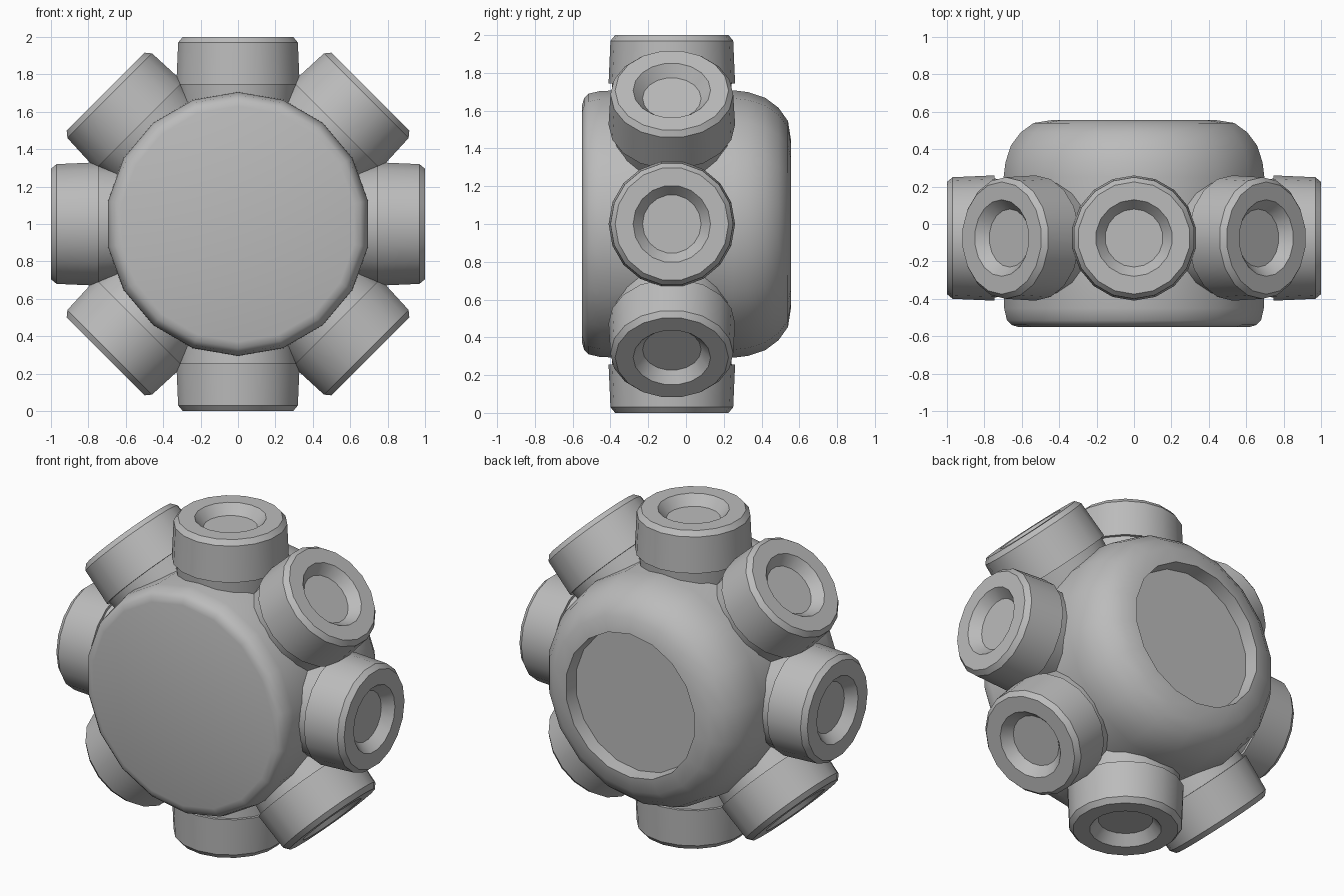
import bpy, bmesh, math
from mathutils import Matrix, Vector

if "Cube" in bpy.data.objects:
    bpy.data.objects.remove(bpy.data.objects["Cube"])

# Mid-grey paint shared by every part
grey = bpy.data.materials.new("mid_grey")
grey.diffuse_color = (0.5, 0.5, 0.5, 1)
grey.use_nodes = True
grey.node_tree.nodes["Principled BSDF"].inputs["Base Color"].default_value = grey.diffuse_color


def lathe(name, profile, sides, matrix, angle=32):
    """Revolve (radius, height) points about local z; closes both ends with caps."""
    bm = bmesh.new()
    rings = []
    for r, h in profile:
        rings.append([bm.verts.new((r * math.cos(2 * math.pi * i / sides),
                                    r * math.sin(2 * math.pi * i / sides), h))
                      for i in range(sides)])
    for a, b in zip(rings, rings[1:]):
        for i in range(sides):
            j = (i + 1) % sides
            bm.faces.new((a[i], a[j], b[j], b[i]))
    bm.faces.new(rings[0][::-1])
    bm.faces.new(rings[-1])
    bmesh.ops.recalc_face_normals(bm, faces=bm.faces)
    mesh = bpy.data.meshes.new(name)
    bm.to_mesh(mesh)
    bm.free()
    mesh.materials.append(grey)
    ob = bpy.data.objects.new(name, mesh)
    bpy.context.collection.objects.link(ob)
    ob.matrix_world = matrix
    bpy.ops.object.select_all(action='DESELECT')
    ob.select_set(True)
    bpy.context.view_layer.objects.active = ob
    bpy.ops.object.shade_smooth_by_angle(angle=math.radians(angle))
    return ob


def frame(x_axis, z_axis, origin):
    """Matrix with the given local x and z axes."""
    x, z = Vector(x_axis), Vector(z_axis)
    m = Matrix((x, z.cross(x), z)).transposed().to_4x4()
    m.translation = origin
    return m


# Drum-shaped hub along y: flat front, rounded back with a shallow recess
hub = [(0.63, -0.55), (0.665, -0.54), (0.69, -0.515), (0.705, -0.45),
       (0.708, -0.2), (0.708, 0.25), (0.698, 0.33), (0.668, 0.42),
       (0.615, 0.49), (0.545, 0.54), (0.45, 0.555), (0.44, 0.47)]
lathe("hub", hub, 18, frame((0, 0, 1), (0, 1, 0), (0, 0, 1)))

# Eight radial cylinders, each with a neck and a dished end
neck = [(0.29, 0.45), (0.318, 0.75)]
cylinder = [(0.335, 0.745), (0.325, 0.97), (0.30, 1.0), (0.205, 1.0), (0.155, 0.94)]
for i in range(8):
    a = i * math.pi / 4
    m = frame((0, 1, 0), (math.cos(a), 0, math.sin(a)), (0, -0.075, 1))
    lathe(f"neck_{i + 1}", neck, 18, m)
    lathe(f"cylinder_{i + 1}", cylinder, 18, m)
